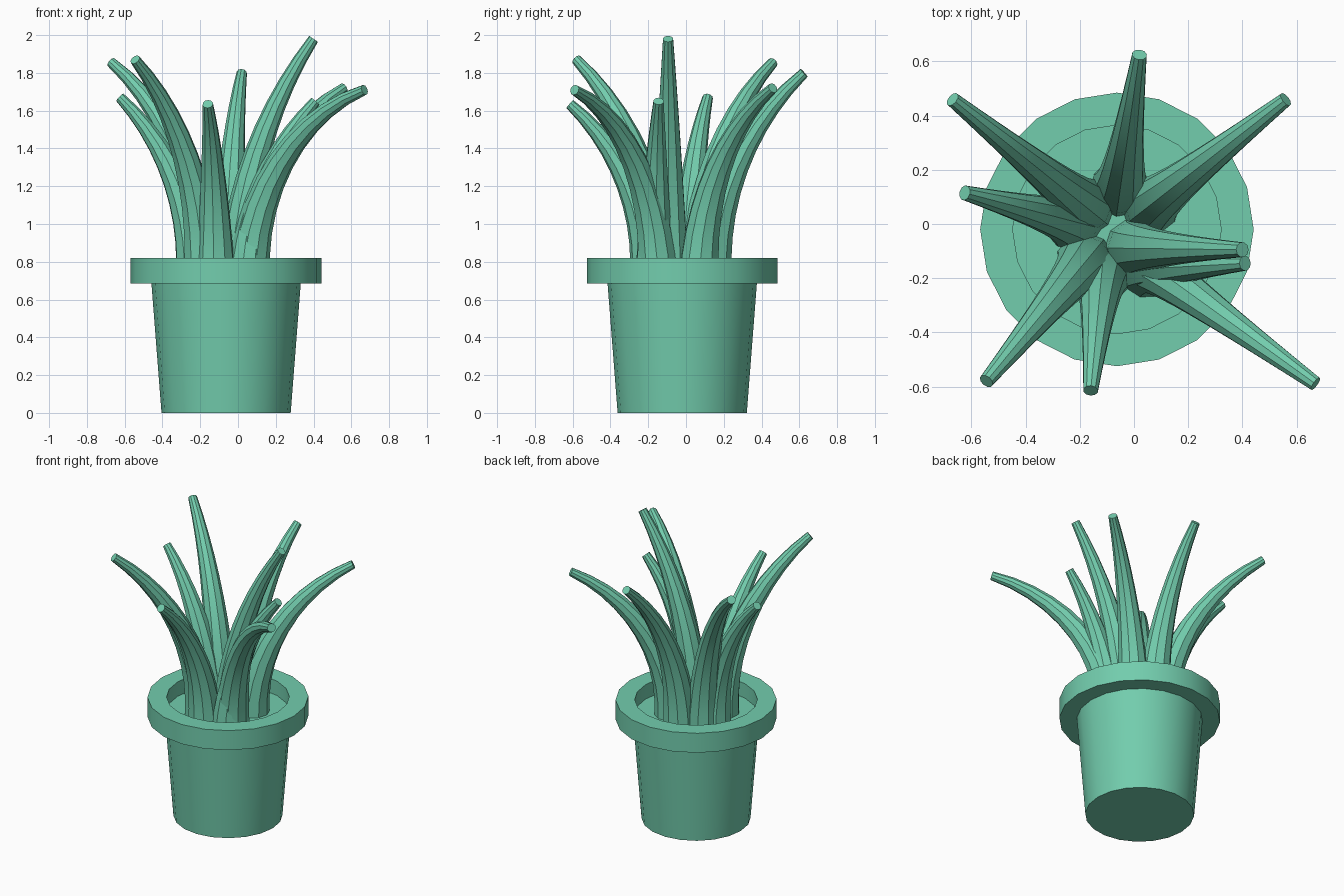
import bpy, bmesh, math
from mathutils import Vector

if "Cube" in bpy.data.objects:
    bpy.data.objects.remove(bpy.data.objects["Cube"])

mat = bpy.data.materials.new("plant_green")
mat.diffuse_color = (0.17, 0.61, 0.42, 1)
mat.use_nodes = True
mat.node_tree.nodes["Principled BSDF"].inputs["Base Color"].default_value = mat.diffuse_color
CX, CY, SIDES = -0.063, -0.02, 20


def finish(bm, name):
    bmesh.ops.recalc_face_normals(bm, faces=bm.faces)
    mesh = bpy.data.meshes.new(name)
    bm.to_mesh(mesh)
    bm.free()
    mesh.materials.append(mat)
    obj = bpy.data.objects.new(name, mesh)
    bpy.context.collection.objects.link(obj)
    bpy.ops.object.select_all(action='DESELECT')
    obj.select_set(True)
    bpy.context.view_layer.objects.active = obj
    bpy.ops.object.shade_smooth_by_angle(angle=math.radians(30))
    return obj


def skin(bm, rings, closed=False):
    """Bridge consecutive vertex rings; cap the ends or join them in a loop."""
    pairs = list(zip(rings, rings[1:]))
    if closed:
        pairs.append((rings[-1], rings[0]))
    for a, b in pairs:
        n = len(a)
        for i in range(n):
            j = (i + 1) % n
            bm.faces.new((a[i], a[j], b[j], b[i]))
    if not closed:
        bm.faces.new(rings[0])
        bm.faces.new(rings[-1])


def lathe(name, profile, closed=False):
    bm = bmesh.new()
    angles = [2 * math.pi * i / SIDES for i in range(SIDES)]
    rings = [[bm.verts.new((CX + r * math.cos(a), CY + r * math.sin(a), z))
              for a in angles] for r, z in profile]
    skin(bm, rings, closed)
    return finish(bm, name)


def leaf(name, base, tip, sides=10, steps=10, r0=0.11, r1=0.028):
    """Evenly tapered tube along a circular arc that leaves the soil vertically."""
    base, tip = Vector(base), Vector(tip)
    out = Vector((tip.x - base.x, tip.y - base.y, 0))
    d, h = out.length, tip.z - base.z
    out.normalize()
    side = Vector((-out.y, out.x, 0))
    up = Vector((0, 0, 1))
    radius, sweep = (d * d + h * h) / (2 * d), 2 * math.atan2(d, h)
    bm = bmesh.new()
    rings = []
    for k in range(steps + 1):
        t = k / steps
        a = sweep * t
        p = base + out * radius * (1 - math.cos(a)) + up * radius * math.sin(a)
        normal = out * math.cos(a) - up * math.sin(a)
        r = r0 + (r1 - r0) * t
        rings.append([bm.verts.new(p + r * (normal * math.cos(q) + side * math.sin(q)))
                      for q in (2 * math.pi * i / sides for i in range(sides))])
    skin(bm, rings)
    return finish(bm, name)


# Tapered pot body, closed at soil level
lathe("pot_body", [(0.342, 0), (0.398, 0.72)])

# Collar ring around the top
lathe("pot_rim", [(0.385, 0.685), (0.505, 0.685), (0.505, 0.82), (0.385, 0.82)], True)

# Arching leaves: base x, y and tip x, y, z
leaves = [
    (-0.18, 0.065, -0.67, 0.46, 1.855), (-0.225, 0.01, -0.625, 0.115, 1.67),
    (-0.18, -0.14, -0.545, -0.58, 1.87), (-0.12, -0.19, -0.16, -0.615, 1.635),
    (0.06, -0.15, 0.67, -0.59, 1.71), (0.0, -0.09, 0.40, -0.095, 1.98),
    (0.05, -0.165, 0.41, -0.145, 1.65), (0.06, 0.07, 0.56, 0.46, 1.72),
    (-0.05, 0.135, 0.02, 0.625, 1.80)]
for i, (bx, by, tx, ty, tz) in enumerate(leaves):
    leaf(f"leaf_{i + 1}", (bx, by, 0.70), (tx, ty, tz))
